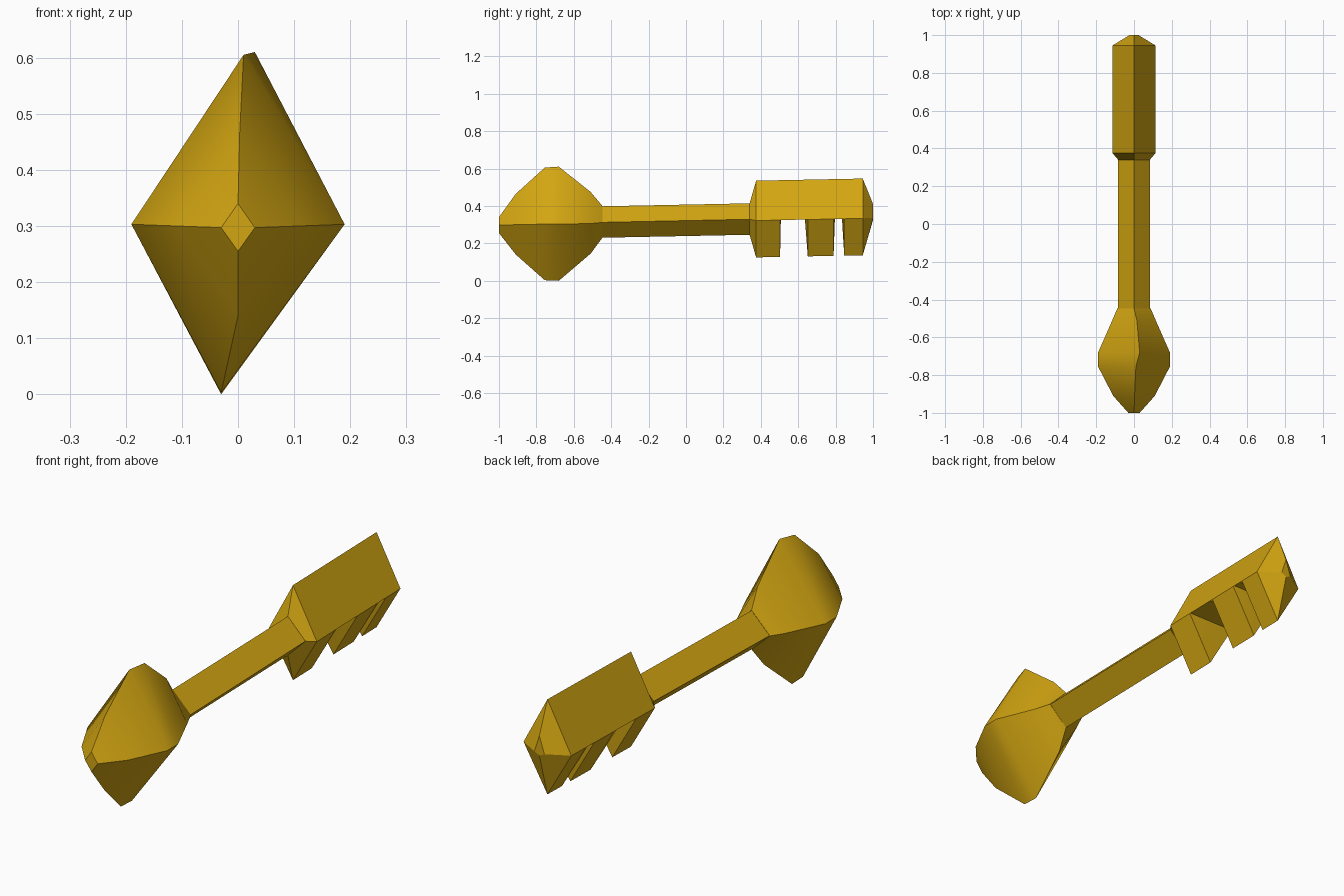
import bpy
import bmesh
import math

cube = bpy.data.objects.get("Cube")
if cube:
    bpy.data.objects.remove(cube, do_unlink=True)

gold = bpy.data.materials.new("old gold")
gold.use_nodes = True
colour = (0.65, 0.38, 0.006, 1)
gold.diffuse_color = colour
gold.node_tree.nodes["Principled BSDF"].inputs["Base Color"].default_value = colour


def diamond_loft(name, sections, smooth_angle):
    """Skin diamond sections: y, half width, bottom, middle, top, x of bottom, x of top."""
    bm = bmesh.new()
    rings = []
    for y, half, bottom, middle, top, x_bottom, x_top in sections:
        corners = [(half, middle), (x_top, top), (-half, middle), (x_bottom, bottom)]
        rings.append([bm.verts.new((x, y, z)) for x, z in corners])
    for a, b in zip(rings, rings[1:]):
        for i in range(4):
            j = (i + 1) % 4
            bm.faces.new((a[i], a[j], b[j], b[i]))
    bm.faces.new(rings[0])
    bm.faces.new(rings[-1][::-1])
    bmesh.ops.recalc_face_normals(bm, faces=bm.faces)
    mesh = bpy.data.meshes.new(name)
    bm.to_mesh(mesh)
    bm.free()
    mesh.materials.append(gold)
    obj = bpy.data.objects.new(name, mesh)
    bpy.context.collection.objects.link(obj)
    bpy.ops.object.select_all(action='DESELECT')
    obj.select_set(True)
    bpy.context.view_layer.objects.active = obj
    bpy.ops.object.shade_smooth_by_angle(angle=math.radians(smooth_angle))
    return obj


# Slightly twisted gem-shaped handle
diamond_loft("key_handle", [
    (-1.0, 0.03, 0.255, 0.297, 0.34, 0, 0),
    (-0.91, 0.11, 0.14, 0.30, 0.465, 0, 0.003),
    (-0.755, 0.19, 0.003, 0.303, 0.605, -0.03, 0.01),
    (-0.68, 0.19, 0.0, 0.303, 0.61, -0.03, 0.03),
    (-0.51, 0.115, 0.145, 0.306, 0.475, -0.015, 0.015),
    (-0.447, 0.088, 0.23, 0.312, 0.40, 0, 0),
], 50)

# Diamond shaft
diamond_loft("key_shaft", [
    (-0.46, 0.086, 0.23, 0.312, 0.398, 0, 0),
    (0.345, 0.084, 0.246, 0.329, 0.414, 0, 0),
], 30)

# Toothed end: flared collar, then wedge teeth with flat gaps between them
half = 0.114
sections = [(0.34, 0.084, 0.246, 0.329, 0.414, 0, 0)]
teeth = [(0.375, 0.375, 0.503, 0.507), (0.636, 0.651, 0.789, 0.796),
         (0.834, 0.846, 0.945, 0.945)]
for root_start, tip_start, tip_end, root_end in teeth:
    for y, is_tip in ((root_start, False), (tip_start, True),
                      (tip_end, True), (root_end, False)):
        # The first and last tooth run straight into the collar and the end cap
        if not is_tip and y in (tip_start, tip_end):
            continue
        lift = 0.02 * (y - 0.375)
        middle = 0.322 + lift
        bottom = 0.125 + lift if is_tip else middle
        sections.append((y, half, bottom, middle, 0.535 + lift, 0, 0))
sections.append((1.0, 0.024, 0.325, 0.337, 0.41, 0, 0))
diamond_loft("key_teeth", sections, 30)
